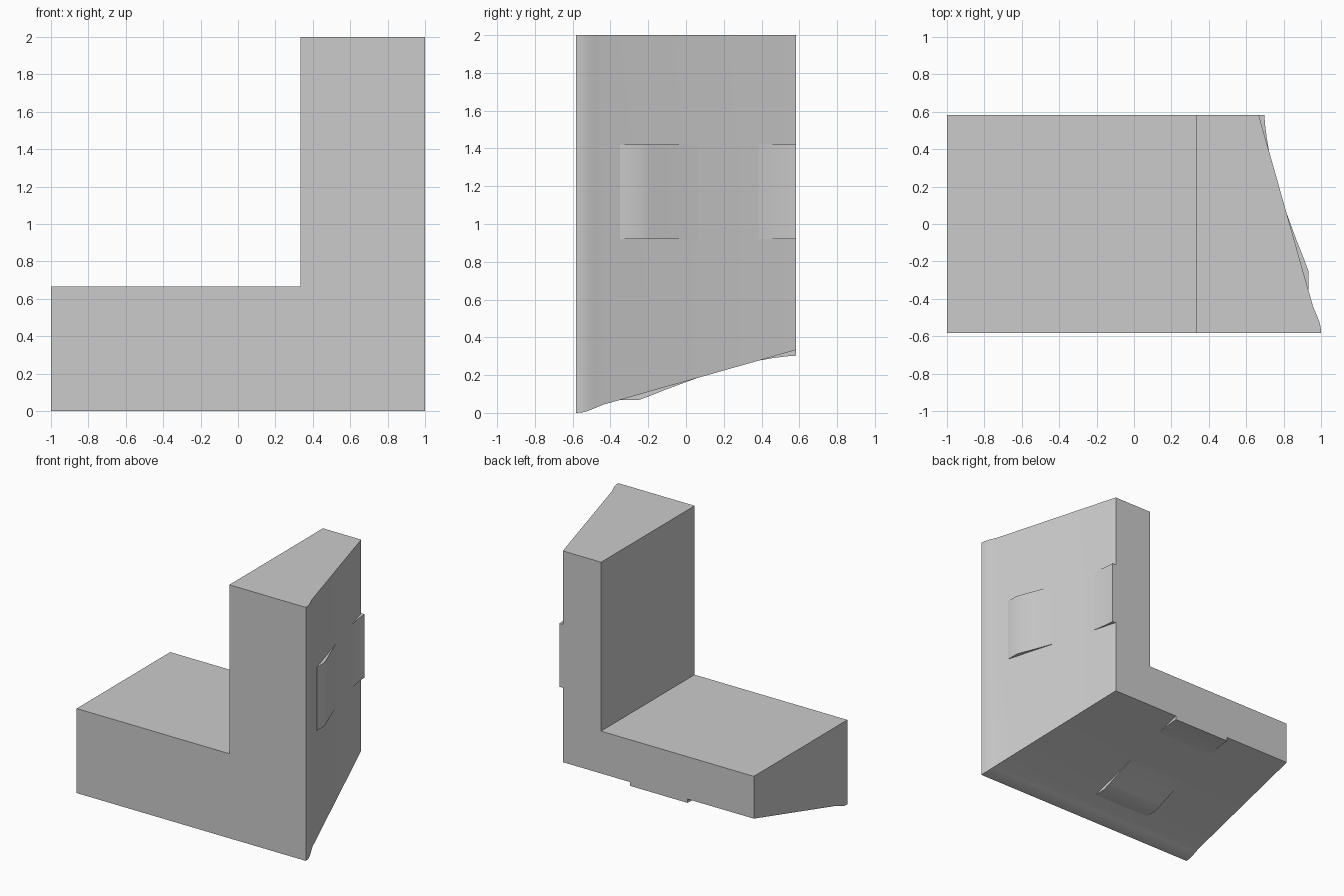
import bpy
import bmesh

if "Cube" in bpy.data.objects:
    bpy.data.objects.remove(bpy.data.objects["Cube"])

grey = bpy.data.materials.new("light_grey")
grey.use_nodes = True
colour = (0.6, 0.6, 0.6, 1)
grey.diffuse_color = colour
grey.node_tree.nodes["Principled BSDF"].inputs["Base Color"].default_value = colour

HALF = 0.583      # half depth
INNER_X, INNER_Z = 0.333, 0.667


def loft(name, rings, smooth_angle):
    """Skin a row of matching closed rings and cap both ends."""
    bm = bmesh.new()
    rows = [[bm.verts.new(p) for p in ring] for ring in rings]
    for a, b in zip(rows, rows[1:]):
        for i in range(len(a)):
            j = (i + 1) % len(a)
            bm.faces.new((a[i], a[j], b[j], b[i]))
    bm.faces.new(rows[0])
    bm.faces.new(rows[-1])
    bmesh.ops.recalc_face_normals(bm, faces=bm.faces)
    mesh = bpy.data.meshes.new(name)
    bm.to_mesh(mesh)
    bm.free()
    mesh.materials.append(grey)
    obj = bpy.data.objects.new(name, mesh)
    bpy.context.collection.objects.link(obj)
    bpy.ops.object.select_all(action='DESELECT')
    obj.select_set(True)
    bpy.context.view_layer.objects.active = obj
    bpy.ops.object.shade_smooth_by_angle(angle=smooth_angle)
    return obj


def l_section(y, d):
    """L outline whose two outer sides are set in by d."""
    outline = [(-1, d), (1 - d, d), (1 - d, 2), (INNER_X, 2),
               (INNER_X, INNER_Z), (-1, INNER_Z)]
    return [(x, y, z) for x, z in outline]


# Corner block: rounded front lip, then straight tapering outer sides
taper = [(-HALF, 0), (-0.55, 0.002), (-0.52, 0.01), (-0.48, 0.026),
         (-0.44, 0.043), (HALF, 0.333)]
loft("corner_body", [l_section(y, d) for y, d in taper], 0.3)

# Wavy raised pads, one on each outer side
wave = [(-0.35, 0.067), (-0.25, 0.068), (-0.19, 0.09), (-0.1, 0.126),
        (0.0, 0.163), (0.1, 0.199), (0.2, 0.231), (0.3, 0.259),
        (0.38, 0.276), (0.46, 0.29), (0.53, 0.299), (HALF, 0.303)]
PAD_LOW, PAD_HIGH = 0.92, 1.42


def pad_section(h):
    outer = [(1 - d, y, h) for y, d in wave]
    inner = [(0.62, HALF, h), (0.88, -0.35, h)]
    return outer + inner


side_rings = [pad_section(h) for h in (PAD_LOW, PAD_HIGH)]
base_rings = [[(1 - z, y, 1 - x) for x, y, z in ring] for ring in side_rings]
loft("side_pad", side_rings, 0.4)
loft("base_pad", base_rings, 0.4)
